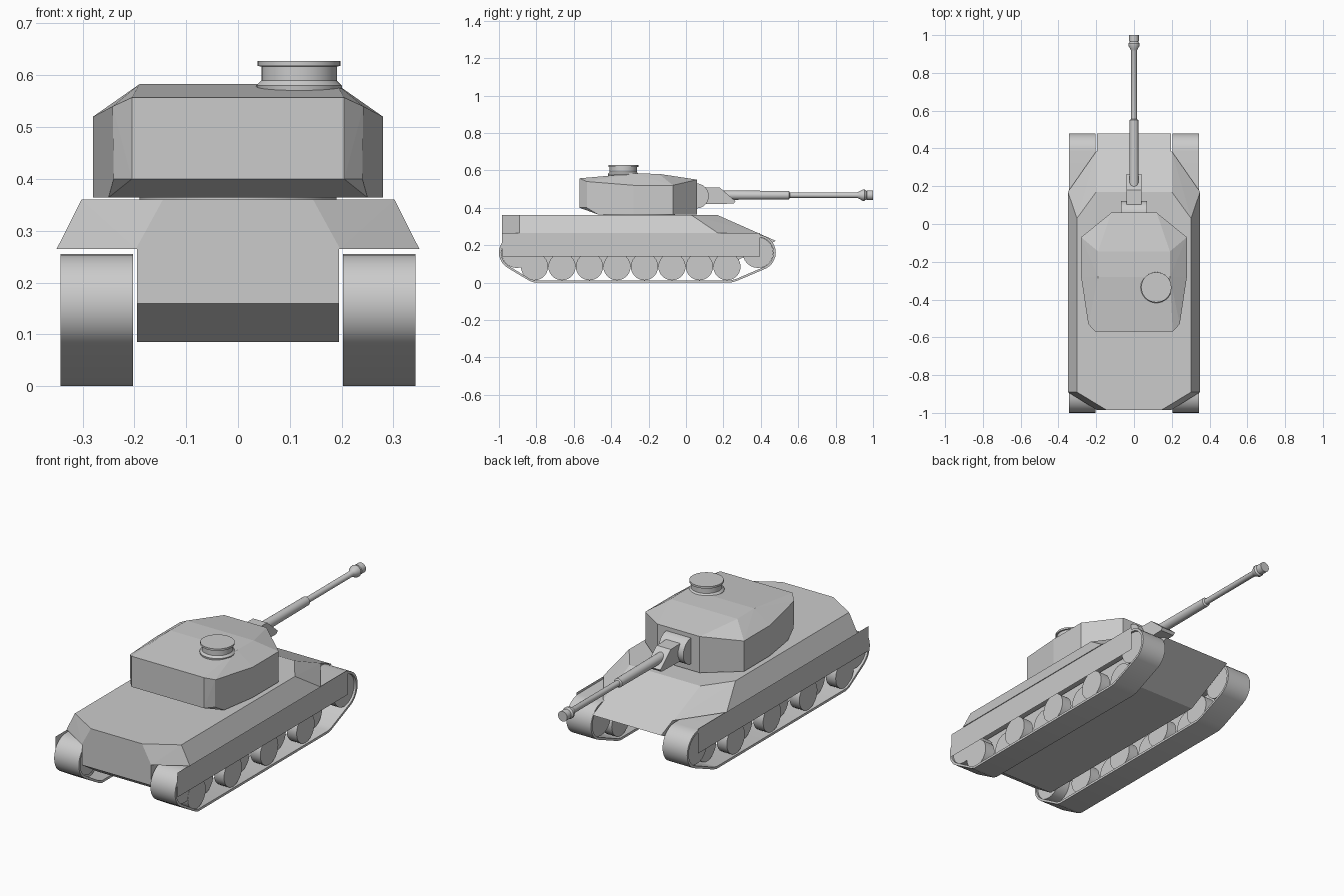
import bpy, bmesh
from math import cos, sin, pi, radians
from mathutils import Matrix, Vector

if "Cube" in bpy.data.objects:
    bpy.data.objects.remove(bpy.data.objects["Cube"])


def finish(name, bm, smooth=False):
    bmesh.ops.recalc_face_normals(bm, faces=bm.faces[:])
    me = bpy.data.meshes.new(name)
    bm.to_mesh(me)
    bm.free()
    ob = bpy.data.objects.new(name, me)
    bpy.context.collection.objects.link(ob)
    if smooth:
        bpy.ops.object.select_all(action='DESELECT')
        bpy.context.view_layer.objects.active = ob
        ob.select_set(True)
        bpy.ops.object.shade_smooth_by_angle(angle=radians(30))
    return ob


def faceted(name, half_points):
    """Convex armour block from right-hand points, mirrored in x."""
    bm = bmesh.new()
    for x, y, z in half_points:
        for s in (-1, 1):
            bm.verts.new((s * x, y, z))
    res = bmesh.ops.convex_hull(bm, input=bm.verts[:])
    junk = [g for g in res['geom_interior'] if isinstance(g, bmesh.types.BMVert)]
    bmesh.ops.delete(bm, geom=junk, context='VERTS')
    bmesh.ops.dissolve_limit(bm, angle_limit=radians(1), verts=bm.verts[:], edges=bm.edges[:])
    return finish(name, bm)


def lathe(name, profile, axis, loc, n=24):
    """Solid of revolution: profile of (radius, position along axis)."""
    bm = bmesh.new()
    rings = [[bm.verts.new((r * cos(2 * pi * i / n), r * sin(2 * pi * i / n), t))
              for i in range(n)] for r, t in profile]
    for a, b in zip(rings, rings[1:]):
        for i in range(n):
            bm.faces.new((a[i], a[(i + 1) % n], b[(i + 1) % n], b[i]))
    bm.faces.new(rings[0])
    bm.faces.new(rings[-1])
    rot = Vector((0, 0, 1)).rotation_difference(Vector(axis)).to_matrix().to_4x4()
    bm.transform(Matrix.Translation(loc) @ rot)
    return finish(name, bm, True)


# Upper hull with sloped sides, clipped corners and glacis
faceted("upper_hull", [
    (.145, -.985, .36), (.302, -.89, .36), (.302, .03, .36), (.2, .17, .36),
    (.197, -.985, .265), (.35, -.89, .265), (.35, .17, .265), (.2, .385, .265)])

# Lower hull tub with undercut nose and tail
faceted("lower_hull", [(.195, y, z) for y, z in (
    (-.985, .27), (.38, .267), (.48, .223), (.21, .085), (-.87, .085), (-.985, .16))])

# Turret: walls, shoulders and roof
faceted("turret", [
    (.205, -.57, .40), (.24, -.53, .40), (.25, -.47, .364), (.28, -.28, .364),
    (.28, -.07, .364), (.12, .06, .364),
    (.205, -.57, .557), (.242, -.53, .54), (.28, -.28, .52), (.28, -.07, .52),
    (.12, .06, .55), (.19, -.28, .583), (.19, -.145, .581)])
lathe("turret_ring", [(.19, .35), (.19, .37)], (0, 0, 1), (0, -.25, 0), 32)

# Commander's hatch
lathe("cupola", [(.08, .56), (.083, .58), (.073, .59), (.073, .617),
                 (.08, .618), (.08, .628)], (0, 0, 1), (.118, -.335, 0), 32)

# Gun mantlet and barrel
lathe("mantlet_drum", [(.067, -.07), (.067, .07)], (1, 0, 0), (0, .055, .463))
faceted("mantlet_block", [(.04, y, z) for y, z in (
    (.06, .51), (.18, .508), (.265, .435), (.255, .422), (.06, .418))])
lathe("gun_barrel", [
    (.025, .15), (.023, .55), (.015, .555), (.015, .915), (.019, .925), (.03, .945),
    (.03, .955), (.021, .965), (.026, .967), (.026, 1.0)], (0, 1, 0), (0, 0, .467))


def track_loop(inset):
    r = .095 - inset
    arc = lambda y, a, b: [(y + r * cos(radians(a + (b - a) * i / 12)),
                            .16 + r * sin(radians(a + (b - a) * i / 12))) for i in range(13)]
    return (arc(-.905, 90, 240) + [(-.835, .008 + inset), (-.81, inset), (.24, inset),
                                   (.27, .008 + inset)] + arc(.385, -64, 90))


def track(name, x0, x1):
    bm = bmesh.new()
    loops = [[bm.verts.new((x, y, z)) for y, z in track_loop(ins)]
             for x, ins in ((x0, 0), (x1, 0), (x1, .012), (x0, .012))]
    n = len(loops[0])
    for k in range(4):
        a, b = loops[k], loops[(k + 1) % 4]
        for i in range(n):
            bm.faces.new((a[i], a[(i + 1) % n], b[(i + 1) % n], b[i]))
    finish(name, bm, True)


# Running gear on both sides
for side, s in (("left", -1), ("right", 1)):
    track(f"track_{side}", s * .203, s * .343)

    # Interleaved road wheels, alternating outer and inner rows
    for i in range(8):
        x = .305 if i % 2 == 0 else .245
        lathe(f"road_wheel_{side}_{i + 1}", [(.073, -.028), (.073, .028)],
              (1, 0, 0), (s * x, -.81 + .147 * i, .085))
    for part, y in (("idler", -.905), ("sprocket", .385)):
        lathe(f"{part}_{side}", [(.082, -.06), (.082, .06)], (1, 0, 0), (s * .272, y, .16))

    # Thin side skirt
    bm = bmesh.new()
    bm.faces.new([bm.verts.new((s * .346, y, z)) for y, z in (
        (-.985, .139), (.395, .139), (.395, .265), (-.985, .265))])
    finish(f"skirt_{side}", bm)
